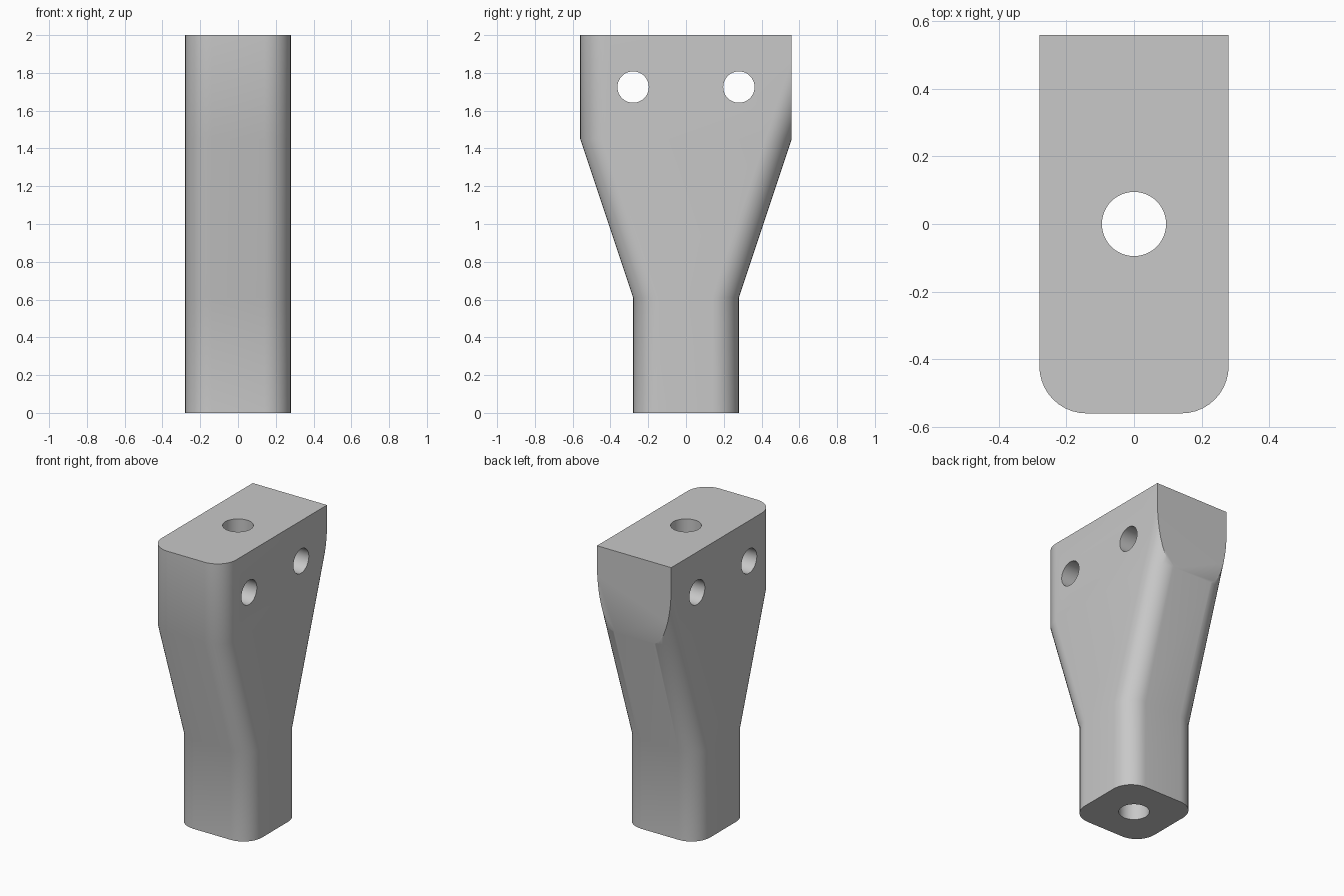
import bpy, bmesh, math

cube = bpy.data.objects.get("Cube")
if cube:
    bpy.data.objects.remove(cube, do_unlink=True)

HALF_X, BACK, RADIUS, STEPS = 0.28, 0.56, 0.14, 10

grey = bpy.data.materials.new("plain grey")
grey.use_nodes = True
colour = (0.58, 0.58, 0.58, 1)
grey.diffuse_color = colour
grey.node_tree.nodes["Principled BSDF"].inputs["Base Color"].default_value = colour


def section(bm, z, front, back):
    """Rounded rectangle at height z."""
    ring = []
    corners = ((1, back, 0), (-1, back, 1), (-1, front, 2), (1, front, 3))
    for side, y, quarter in corners:
        cx = side * (HALF_X - RADIUS)
        cy = y - RADIUS if quarter < 2 else y + RADIUS
        for i in range(STEPS + 1):
            a = (quarter + i / STEPS) * math.pi / 2
            ring.append(bm.verts.new((cx + RADIUS * math.cos(a), cy + RADIUS * math.sin(a), z)))
    return ring


# Body: square shank flaring into a wide head, with the back cut flat
bm = bmesh.new()
rings = [section(bm, z, f, b) for z, f, b in
         ((0, -0.28, 0.28), (0.61, -0.28, 0.28), (1.45, -0.56, 0.56), (2, -0.56, 0.743))]
for low, high in zip(rings, rings[1:]):
    for i in range(len(low)):
        j = (i + 1) % len(low)
        bm.faces.new((low[i], low[j], high[j], high[i]))
bm.faces.new(rings[0][::-1])
bm.faces.new(rings[-1])
cut = bmesh.ops.bisect_plane(bm, geom=bm.verts[:] + bm.edges[:] + bm.faces[:], dist=1e-4,
                             plane_co=(0, BACK - 0.001, 0), plane_no=(0, 1, 0), clear_outer=True)
bmesh.ops.holes_fill(bm, edges=[e for e in bm.edges if e.is_boundary], sides=0)
bmesh.ops.recalc_face_normals(bm, faces=bm.faces[:])
mesh = bpy.data.meshes.new("bracket_body")
bm.to_mesh(mesh)
bm.free()
body = bpy.data.objects.new("bracket_body", mesh)
bpy.context.collection.objects.link(body)
mesh.materials.append(grey)


def drill(location, radius, depth, rotation):
    """Cut a round hole through the body."""
    bpy.ops.mesh.primitive_cylinder_add(vertices=48, radius=radius, depth=depth,
                                        location=location, rotation=rotation)
    cutter = bpy.context.object
    cutter.name = "hole_cutter"
    cutter.hide_render = True
    cutter.data.materials.append(grey)
    bpy.context.view_layer.objects.active = body
    mod = body.modifiers.new("hole", 'BOOLEAN')
    mod.operation, mod.solver, mod.object = 'DIFFERENCE', 'EXACT', cutter
    bpy.ops.object.modifier_apply(modifier=mod.name)
    bpy.data.objects.remove(cutter, do_unlink=True)


# Lengthwise bore and two bolt holes across the head
drill((0, 0, 1), 0.095, 3, (0, 0, 0))
for y in (-0.28, 0.28):
    drill((0, y, 1.725), 0.083, 1, (0, math.pi / 2, 0))

# Soft rounded corners, crisp cut edges
bpy.ops.object.select_all(action='DESELECT')
body.select_set(True)
bpy.context.view_layer.objects.active = body
bpy.ops.object.shade_smooth_by_angle(angle=math.radians(30))
